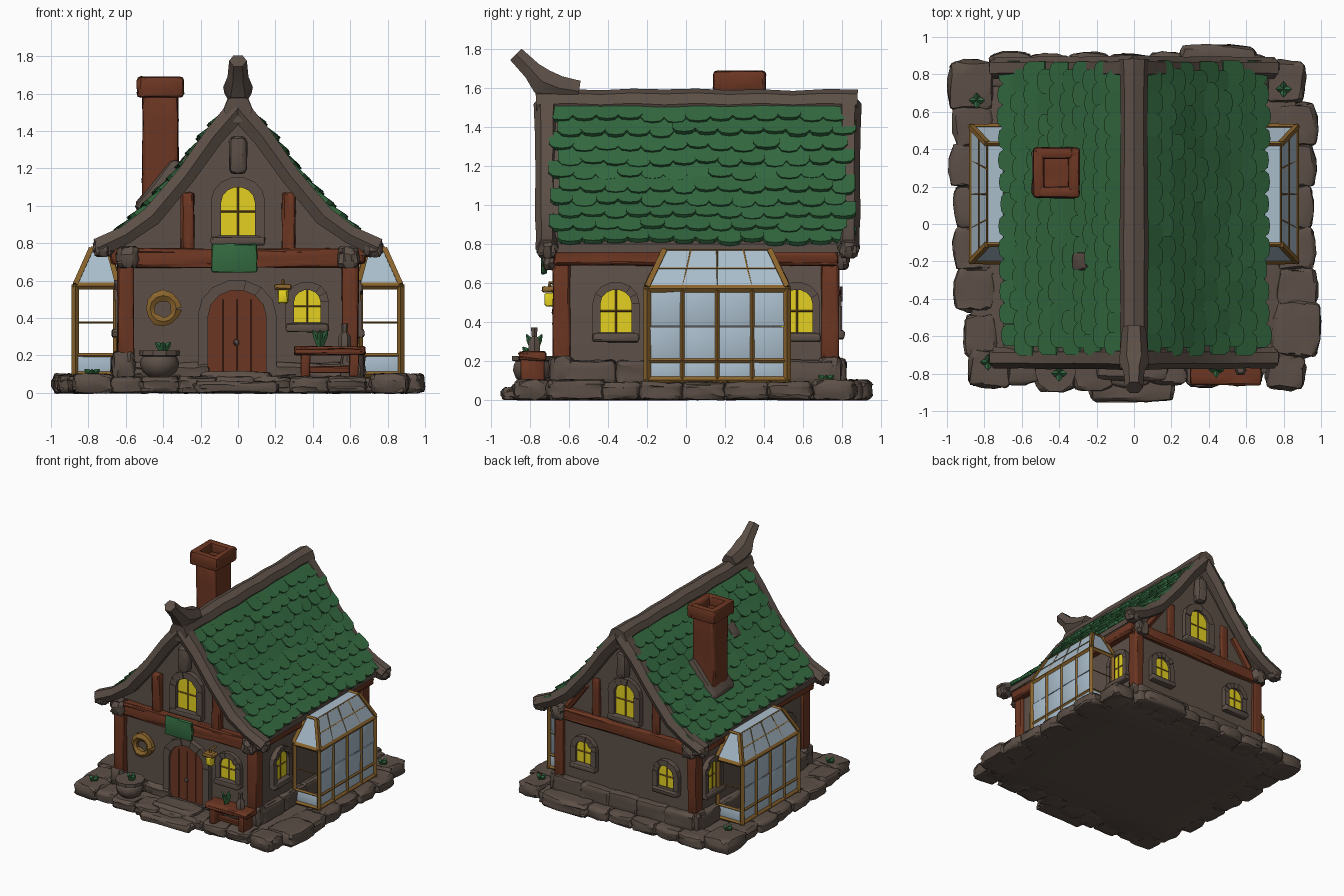
import bpy, bmesh, math, random
from mathutils import Vector, Euler

random.seed(4)
if "Cube" in bpy.data.objects:
    bpy.data.objects.remove(bpy.data.objects["Cube"])
made = []


def material(name, rgb):
    m = bpy.data.materials.new(name)
    m.use_nodes = True
    m.diffuse_color = (*rgb, 1)
    m.node_tree.nodes["Principled BSDF"].inputs["Base Color"].default_value = (*rgb, 1)
    return m


STONE = material("grey brown stone", (.108, .079, .063))
WOOD = material("red brown wood", (.15, .037, .016))
GREEN = material("green shingle", (.033, .142, .051))
GLASS = material("pale blue glass", (.4, .51, .6))
GLOW = material("yellow window light", (.78, .64, .015))
OCHRE = material("ochre wood", (.25, .125, .025))


def link(name, mesh, mat):
    mesh.materials.clear()
    mesh.materials.append(mat)
    obj = bpy.data.objects.new(name, mesh)
    bpy.context.collection.objects.link(obj)
    made.append(obj)
    return obj


def finish(name, bm, mat):
    bmesh.ops.recalc_face_normals(bm, faces=bm.faces)
    mesh = bpy.data.meshes.new(name)
    bm.to_mesh(mesh)
    bm.free()
    return link(name, mesh, mat)


def block(name, loc, size, mat, bevel=.012, jitter=.003, cuts=0, rot=(0, 0, 0), pinch=0):
    bm = bmesh.new()
    bmesh.ops.create_cube(bm, size=1)
    if cuts:
        bmesh.ops.subdivide_edges(bm, edges=bm.edges[:], cuts=cuts, use_grid_fill=True)
    for v in bm.verts:
        x, y, z = v.co
        v.co = Vector((x * (1 - pinch * 4 * y * y), y * (1 - pinch * 4 * x * x), z)) * Vector(size)
    sharp = [e for e in bm.edges if e.calc_face_angle(0) > .9]
    bmesh.ops.bevel(bm, geom=sharp, offset=bevel, segments=2, affect='EDGES', profile=.5)
    turn = Euler(rot).to_matrix()
    for v in bm.verts:
        v.co += Vector([random.uniform(-jitter, jitter) for _ in range(3)])
        v.co = turn @ v.co + Vector(loc)
    return finish(name, bm, mat)


def stone(name, x, y, sx, sy, h=.09, z=0, pinch=.13):
    block(name, (x, y, z + h / 2), (sx, sy, h), STONE, .022, .006, 2, (0, 0, random.uniform(-.08, .08)), pinch)


def prism(bm, pts, f, d0, d1):
    a = [bm.verts.new(f(u, v, d0)) for u, v in pts]
    b = [bm.verts.new(f(u, v, d1)) for u, v in pts]
    bm.faces.new(a)
    bm.faces.new(b[::-1])
    for i in range(len(a)):
        j = (i + 1) % len(a)
        bm.faces.new((a[i], b[i], b[j], a[j]))


def tubes(name, paths, r, mat, res=1):
    cu = bpy.data.curves.new(name, 'CURVE')
    cu.dimensions, cu.bevel_depth, cu.bevel_resolution, cu.use_fill_caps = '3D', r, res, True
    for path in paths:
        sp = cu.splines.new('POLY')
        sp.points.add(len(path) - 1)
        for p, c in zip(sp.points, path):
            p.co = (*c[:3], 1)
            p.radius = c[3] if len(c) > 3 else 1
    tmp = bpy.data.objects.new(name + "_path", cu)
    mesh = bpy.data.meshes.new_from_object(tmp)
    bpy.data.objects.remove(tmp)
    return link(name, mesh, mat)


def front(u, v, d): return (u, -.63 - d, v)
def back(u, v, d): return (u, .76 + d, v)
def side(s): return lambda u, v, d: (s * (.62 + d), u, v)


def arch(cx, z, w, h, n=7):
    top = [(cx + w / 2 * math.cos(math.pi * i / n), z + h - w * .45 + w * .45 * math.sin(math.pi * i / n))
           for i in range(n + 1)]
    return [(cx + w / 2, z)] + top + [(cx - w / 2, z)]


def opening(name, f, cx, z, w, h, mat, rim=.045):
    # arched panel with a surround of separate stones
    bm = bmesh.new()
    prism(bm, arch(cx, z, w, h), f, -.02, .014)
    finish(name + "_panel", bm, mat)
    bm = bmesh.new()
    inner, outer = arch(cx, z, w, h), arch(cx, z - .01, w + 2 * rim, h + rim + .01)
    for i in range(len(inner) - 1):
        prism(bm, [inner[i], outer[i], outer[i + 1], inner[i + 1]], f, -.02, random.uniform(.03, .045))
    finish(name + "_surround", bm, STONE)
    if mat == GLOW:
        tubes(name + "_bars", [[f(cx, z, .015), f(cx, z + h, .015)],
                               [f(cx - w / 2, z + h * .5, .015), f(cx + w / 2, z + h * .5, .015)]], .005, OCHRE, 0)
        lo, hi = Vector(f(cx - w / 2 - rim, z - .05, -.01)), Vector(f(cx + w / 2 + rim, z - .005, .055))
        block(name + "_sill", (lo + hi) / 2, [abs(c) for c in hi - lo], STONE)


# foundation and steps
block("foundation", (0, .02, .04), (1.74, 1.64, .08), STONE, .02, .004, 4)
for x, y, sx, sy in ((-.87, .74, .26, .28), (.81, .76, .22, .24), (-.77, -.77, .24, .22),
                     (.81, -.79, .22, .2), (.87, -.56, .26, .32), (.45, .86, .44, .2)):
    stone("corner_stone", x, y, sx, sy, .1)
for s in (-1, 1):
    for i in range(5):
        stone("edge_stone", s * random.uniform(.85, .88), -.35 + i * .22, .22, .25)
    stone("edge_stone", s * .82, -.6, .18, .26)
for i in range(7):
    stone("front_edge_stone", -.62 + i * .2, random.uniform(-.8, -.76), .23, .2, .085)
    stone("back_edge_stone", -.66 + i * .21, random.uniform(.8, .83), .24, .2)
stone("lower_step", -.01, -.86, .46, .18, .06, 0, .05)
stone("upper_step", -.01, -.75, .38, .18, .11, 0, .05)

# walls with the gable ends, and a plinth course of stones
eave_curve = [(.70, .80), (.6, .885), (.46, 1.02), (.30, 1.20), (.16, 1.385), (.04, 1.52)]
half = [(.62, .05), (.62, .76)] + [(x, z - .08) for x, z in eave_curve[1:]]
bm = bmesh.new()
prism(bm, half + [(-x, z) for x, z in half[::-1]], lambda u, v, d: (u, d, v), -.63, .76)
finish("walls", bm, STONE)
for i in range(5):
    y = -.5 + i * .28
    for s in (-1, 1):
        stone("side_plinth", s * .63, y, .09, .28, .13, .07, 0)
    stone("back_plinth", -.5 + i * .25, .77, .26, .1, .14, .07, 0)
for s in (-1, 1):
    for x in (.27, .48):
        stone("front_plinth", s * x, -.635, .23, .06, .09, .07, 0)

# timber frame
for y in (-.64, .74):
    out = math.copysign(1, y)
    for s in (-1, 1):
        block("corner_post", (s * .6, y, .46), (.085, .09, .58), WOOD, .014, .004, 2)
        stone("post_foot", s * .61, y, .13, .13, .15, .07)
        stone("post_cap", s * .59, y + out * .04, .12, .12, .11, .67)
        block("gable_stud", (s * .27, y + out * .01, .91), (.07, .06, .32), WOOD, .012, .004, 2)
    block("gable_beam", (0, y + out * .015, .72), (1.14, .09, .1), WOOD, .015, .005, 4)
for s in (-1, 1):
    block("side_beam", (s * .64, .05, .73), (.08, 1.46, .08), WOOD, .014, .005, 4)
tubes("back_braces", [[(s * .52, .77, .78), (s * .36, .77, 1.0)] for s in (-1, 1)], .03, WOOD)

# doors and windows
opening("door", front, -.005, .1, .31, .45, WOOD, .055)
tubes("door_seams", [[front(x, .11, .014), front(x, .5, .014)] for x in (-.08, -.005, .07)], .003, WOOD, 0)
block("door_knob", front(-.01, .27, .02), (.025, .025, .03), STONE, .008)
opening("front_window", front, .37, .375, .14, .175, GLOW)
for f in (front, back):
    opening("gable_window", f, 0, .84, .18, .26, GLOW, .055)
for x in (-.37, .37):
    opening("back_window", back, x, .36, .14, .18, GLOW)
for s in (-1, 1):
    for y in (-.36, .57):
        opening("side_window", side(s), y, .345, .16, .22, GLOW, .04)

# roof deck and overlapping shingles
bm = bmesh.new()
for s in (-1, 1):
    deck = [(s * x, z) for x, z in eave_curve] + [(s * x, z - .045) for x, z in eave_curve[::-1]]
    prism(bm, deck, lambda u, v, d: (u, d, v), -.7, .84)
finish("roof_deck", bm, STONE)
slope = [Vector(p) for p in eave_curve[::-1]]


def along(dist):
    for a, b in zip(slope, slope[1:]):
        length = (b - a).length
        if dist <= length or b == slope[-1]:
            t = (b - a) / length
            return a + t * dist, t
        dist -= length


bm = bmesh.new()
for s in (-1, 1):
    for row in range(10):
        o, t = along(.01 + row * .094)
        n = Vector((-t.y, t.x))
        for col in range(13):
            w, L, lift = random.uniform(.115, .135), random.uniform(.115, .145), random.uniform(.012, .026)
            y = -.625 + col * .117 + (.03 if row % 2 else -.015)

            def tile(a, b, h):
                p = o + t * b + n * (h + lift * b / L)
                return (s * p.x, y + a, p.y)
            shape = [(-.5, 0), (-.5, .72), (-.33, .94), (0, 1), (.33, .94), (.5, .72), (.5, 0)]
            prism(bm, [(a * w, b * L) for a, b in shape], tile, -.012, .012)
finish("roof_shingles", bm, GREEN)
block("roof_patch", (-.28, -.2, 1.24), (.13, .1, .04), STONE, .012, .004, 1, (0, -.9, 0), .1)

# bargeboards, ridge log and upturned finial
barge = [(.75, .775, .95), (.6, .845, .9), (.46, .945, 1), (.28, 1.16, .95), (.13, 1.37, 1), (0, 1.52, 1.1)]
for y in (-.715, .835):
    tubes("bargeboard", [[(s * x, y, z, r) for x, z, r in barge] for s in (-1, 1)], .062, STONE)
    for s in (-1, 1):
        stone("barge_end", s * .72, y, .11, .1, .09, .73)
    block("gable_pendant", (0, y + (.03 if y < 0 else -.03), 1.27), (.09, .08, .2), STONE, .025, .005, 1)
tubes("ridge_log", [[(0, -.77 + i * .165, 1.515 + .008 * (i % 2), random.uniform(.97, 1.08)) for i in range(11)]],
      .074, STONE, 2)
tubes("ridge_finial", [[(0, -.55, 1.585, .95), (0, -.65, 1.6, 1.1), (0, -.74, 1.635, 1.2),
                        (0, -.79, 1.69, .85), (0, -.875, 1.775, .72)]], .066, STONE, 1)

# chimney with a hollow cap
block("chimney_stack", (-.415, .275, 1.22), (.19, .2, .8), WOOD, .02, .005, 4)
cap = (-.415, .275, 1.635)
for s in (-1, 1):
    block("chimney_cap_side", (cap[0] + s * .095, cap[1], cap[2]), (.06, .27, .11), WOOD, .02, .003, 1)
    block("chimney_cap_end", (cap[0], cap[1] + s * .105, cap[2]), (.25, .06, .11), WOOD, .02, .003, 1)
block("chimney_collar", (-.415, .275, 1.1), (.34, .27, .09), STONE, .03, .006, 1, (0, -.87, 0))

# glazed bays on both sides
y0, y1, x0, x1 = -.2, .52, .64, .87
columns = [y0 + (y1 - y0) * i / 4 for i in range(5)]
for s in (-1, 1):
    for a, b in zip(columns, columns[1:]):
        for z, h in ((.145, .1), (.285, .18), (.47, .19)):
            block("bay_pane", (s * (x1 - .006), (a + b) / 2, z), (.008, b - a - .006, h - .005), GLASS, .001, 0, 0,
                  (0, random.uniform(-.05, .05), random.uniform(-.05, .05)))
    for y in (y0, y1):
        block("bay_end_glass", (s * .755, y, .145), (.22, .008, .1), GLASS, .001, 0)
    low = [(s * x0, y0, .58), (s * x1, y0, .58), (s * x1, y1, .58), (s * x0, y1, .58)]
    top = [(s * .69, -.11, .77), (s * .785, -.11, .77), (s * .785, .43, .77), (s * .69, .43, .77)]
    bm = bmesh.new()
    lv, tv = [bm.verts.new(p) for p in low], [bm.verts.new(p) for p in top]
    bm.faces.new(tv)
    for i in range(3):
        bm.faces.new((lv[i], lv[i + 1], tv[i + 1], tv[i]))
    finish("bay_roof_glass", bm, GLASS)
    posts = [[(s * x, y, .08), (s * x, y, .58)] for x in (x0 + .01, x1) for y in (y0, y1)]
    rails = [[(s * x0, y0, z), (s * x1, y0, z), (s * x1, y1, z), (s * x0, y1, z)] for z in (.1, .57)]
    hips = [[a, b] for a, b in zip(low, top)]
    tubes("bay_frame", posts + rails + hips, .019, OCHRE, 0)
    bars = [[(s * x1, y, .1), (s * x1, y, .57)] for y in columns[1:-1]]
    bars += [[(s * x0, y0, .2), (s * x1, y0, .2), (s * x1, y1, .2), (s * x0, y1, .2)], top[:2], top[2:]]
    tubes("bay_bars", bars, .012, OCHRE, 0)
    fine = [[(s * x1, y, .57), (s * .785, .16 + (y - .16) * .75, .77)] for y in columns[1:-1]]
    fine += [[(s * .828, -.155, .675), (s * .828, .475, .675)], top[1:3]]
    fine += [[(s * x0, y, .375), (s * x1, y, .375)] for y in (y0, y1)]
    tubes("bay_glazing_bars", fine, .005, OCHRE, 0)

# hanging sign, wreath and lantern
block("sign_board", (-.02, -.73, .72), (.24, .025, .15), GREEN, .008, .004, 1)
ring = [(-.4 + .07 * math.cos(a * math.pi / 6), -.655, .45 + .07 * math.sin(a * math.pi / 6),
         random.uniform(.75, 1.25)) for a in range(13)]
tubes("wreath", [ring], .03, OCHRE)
block("lantern_light", (.24, -.7, .515), (.055, .05, .07), GLOW, .008)
block("lantern_cap", (.24, -.7, .565), (.09, .08, .03), OCHRE, .01)
tubes("lantern_arm", [[(.24, -.62, .6), (.24, -.7, .6), (.24, -.7, .57)]], .01, OCHRE, 0)

# bench with bottle, cauldron and plants
block("bench_seat", (.49, -.79, .225), (.38, .14, .045), WOOD, .012, .004, 2)
for x in (.36, .62):
    block("bench_leg", (x, -.79, .15), (.05, .12, .13), WOOD)
block("bench_rail", (.49, -.79, .125), (.27, .04, .035), WOOD, .008)
tubes("bottle", [[(.57, -.78, .24, 1), (.57, -.78, .3, 1), (.57, -.78, .325, .45), (.57, -.78, .37, .6)]], .033, STONE)
tubes("cauldron", [[(-.42, -.79, z, r) for z, r in ((.085, .5), (.11, .85), (.15, 1), (.18, .95), (.195, .85),
                                                    (.2, 1.05), (.225, 1.05))]], .105, STONE, 3)
for x, y, z, tall in ((-.4, -.8, .22, .05), (.44, -.78, .245, .09), (-.78, -.74, .09, .035), (.8, .72, .09, .035),
                      (-.84, .66, .09, .035)):
    leaves = [[(x, y, z), (x + .025 * math.cos(a), y + .025 * math.sin(a), z + tall * .7),
               (x + .04 * math.cos(a), y + .04 * math.sin(a), z + tall, .2)] for a in (0, 1.6, 3.1, 4.7)]
    tubes("plant", leaves, .016, GREEN, 0)

bpy.ops.object.select_all(action='DESELECT')
for obj in made:
    obj.select_set(True)
bpy.context.view_layer.objects.active = made[0]
bpy.ops.object.shade_smooth_by_angle(angle=math.radians(35))
